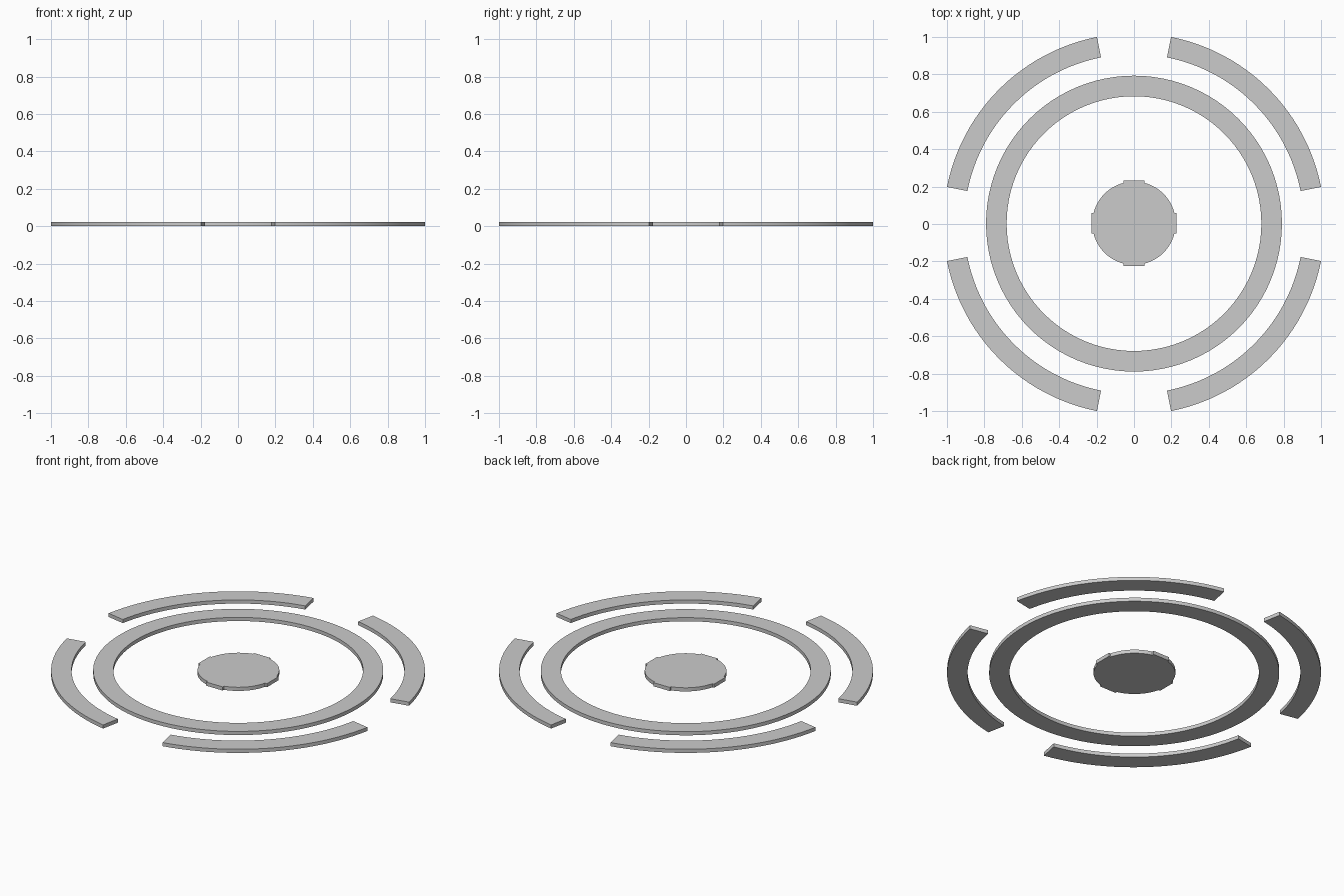
import bpy, bmesh
from math import sin, cos, pi, radians, atan2

if "Cube" in bpy.data.objects:
    bpy.data.objects.remove(bpy.data.objects["Cube"])

H = 0.022  # plate thickness


def polar(r, a, cy=0.0):
    return (r * cos(a), r * sin(a) + cy)


def finish(name, bm):
    bmesh.ops.recalc_face_normals(bm, faces=bm.faces)
    me = bpy.data.meshes.new(name)
    bm.to_mesh(me)
    bm.free()
    ob = bpy.data.objects.new(name, me)
    bpy.context.collection.objects.link(ob)
    bpy.ops.object.select_all(action='DESELECT')
    bpy.context.view_layer.objects.active = ob
    ob.select_set(True)
    bpy.ops.object.shade_smooth_by_angle(angle=radians(30))


def extrude_up(bm):
    res = bmesh.ops.extrude_face_region(bm, geom=bm.faces[:])
    verts = [g for g in res['geom'] if isinstance(g, bmesh.types.BMVert)]
    bmesh.ops.translate(bm, verts=verts, vec=(0, 0, H))


def band(name, r_in, r_out, a0, a1, steps, closed=False, cy=0.0):
    """Flat curved strip between two radii, raised to thickness."""
    bm = bmesh.new()
    n = steps if closed else steps + 1
    rows = []
    for i in range(n):
        a = a0 + (a1 - a0) * i / steps
        rows.append([bm.verts.new((*polar(r, a, cy), 0)) for r in (r_in, r_out)])
    for i in range(steps):
        p, q = rows[i], rows[(i + 1) % n]
        bm.faces.new((p[0], p[1], q[1], q[0]))
    extrude_up(bm)
    finish(name, bm)


# Four outer arcs
gap = atan2(0.198, 1.0)
for k in range(4):
    s = k * pi / 2
    band(f"outer_arc_{k + 1}", 0.908, 1.0194, s + gap, s + pi / 2 - gap, 24)

# Middle ring
band("middle_ring", 0.681, 0.791, 0, 2 * pi, 96, closed=True, cy=0.002)

# Centre disc with a small flat tab on each side
bm = bmesh.new()
outline = []
r, half, flat, cy = 0.223, 0.055, 0.228, 0.004
edge = atan2(half, 0.216)
for k in range(4):
    s = k * pi / 2
    for side in (-half, half):
        outline.append((flat * cos(s) - side * sin(s),
                        flat * sin(s) + side * cos(s) + cy))
    for i in range(13):
        a = s + edge + (pi / 2 - 2 * edge) * i / 12
        outline.append(polar(r, a, cy))
bm.faces.new([bm.verts.new((x, y, 0)) for x, y in outline])
extrude_up(bm)
finish("centre_disc", bm)
